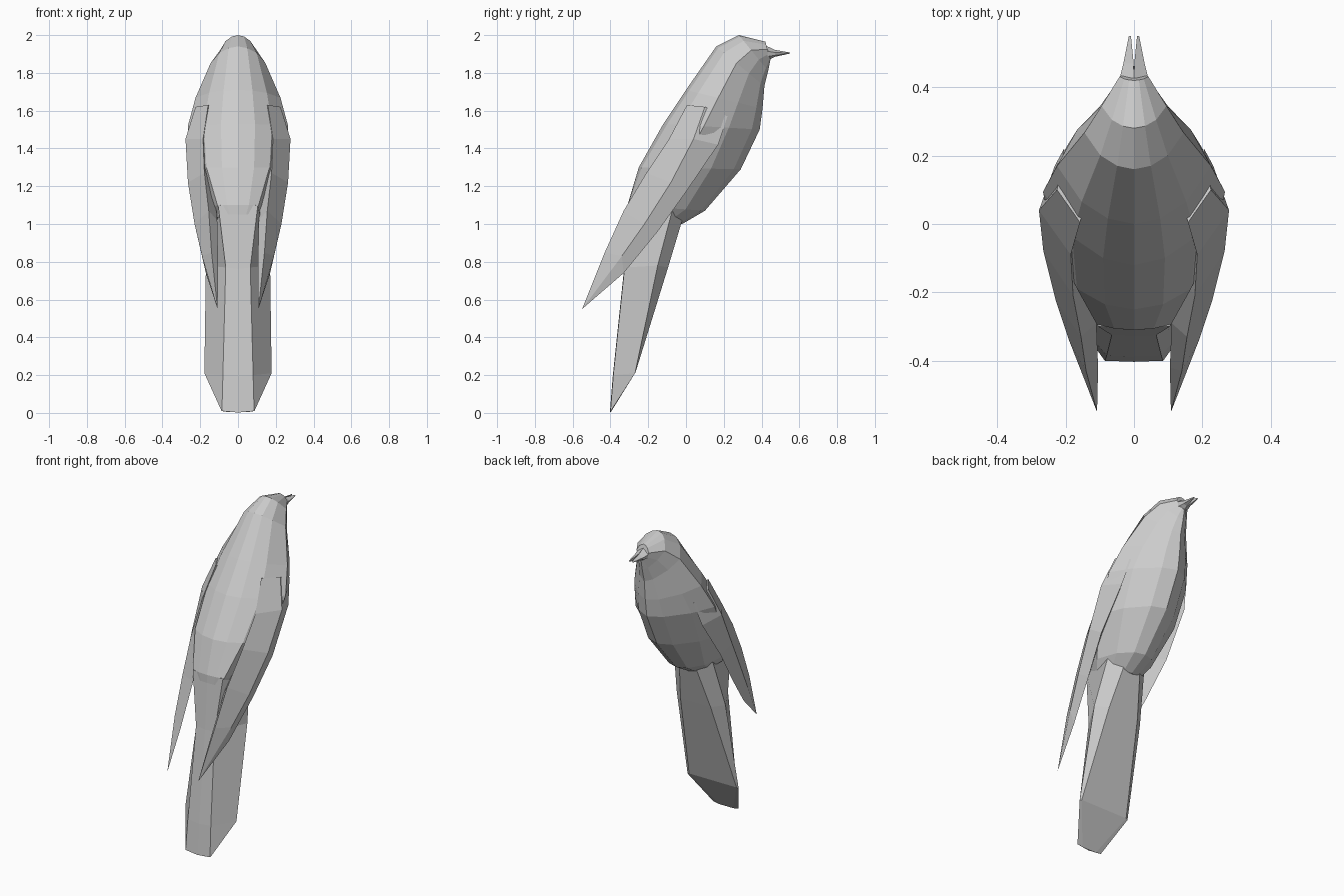
import bpy, bmesh

grey = bpy.data.materials.new("plain grey")
grey.diffuse_color = (0.6, 0.6, 0.6, 1)


def loft(name, rings, mirror=False):
    """Skin closed rings of points, cap both ends, merge collapsed points."""
    bm = bmesh.new()
    rows = [[bm.verts.new(p) for p in r] for r in rings]
    n = len(rows[0])
    for a, b in zip(rows, rows[1:]):
        for i in range(n):
            j = (i + 1) % n
            bm.faces.new((a[i], a[j], b[j], b[i]))
    bm.faces.new(rows[0])
    bm.faces.new(rows[-1])
    bmesh.ops.remove_doubles(bm, verts=bm.verts[:], dist=0.0005)
    bmesh.ops.recalc_face_normals(bm, faces=bm.faces[:])
    me = bpy.data.meshes.new(name)
    bm.to_mesh(me)
    bm.free()
    me.materials.append(grey)
    ob = bpy.data.objects.new(name, me)
    bpy.context.collection.objects.link(ob)
    if mirror:
        m = ob.modifiers.new("mirror", 'MIRROR')
        m.use_mirror_merge = False
    return ob


# Half cross-sections as (depth, width): keeled breast and boxier rump
breast = [(0, 0), (0.04, 0.34), (0.16, 0.68), (0.42, 1), (0.68, 0.74), (0.92, 0.32), (1, 0)]
rump = [(0, 0), (0.01, 0.36), (0.04, 0.68), (0.42, 1), (0.75, 0.80), (0.95, 0.40), (1, 0)]

# Body: (back y, back z, breast y, breast z, half width, rump blend) from face to rump
stations = [
    (0.42, 1.965, 0.447, 1.87, 0.042, 0.0),
    (0.28, 2.00, 0.435, 1.81, 0.095, 0.0),
    (0.16, 1.94, 0.415, 1.73, 0.145, 0.0),
    (0.00, 1.71, 0.405, 1.61, 0.225, 0.0),
    (-0.12, 1.53, 0.39, 1.50, 0.266, 0.0),
    (-0.25, 1.30, 0.29, 1.29, 0.245, 0.4),
    (-0.31, 1.10, 0.10, 1.07, 0.160, 1.0),
    (-0.31, 1.05, -0.02, 1.00, 0.12, 1.0),
]
body = []
for by, bz, fy, fz, w, mix in stations:
    half = []
    for (t0, x0), (t1, x1) in zip(breast, rump):
        t = t0 + (t1 - t0) * mix
        x = w * (x0 + (x1 - x0) * mix)
        half.append((x, by + (fy - by) * t, bz + (fz - bz) * t))
    body.append(half + [(-x, y, z) for x, y, z in half[-2:0:-1]])
loft("body", body)


# Tail: narrow upper strip, wide outer edges, broad underside
def tail_ring(strip, edge, keel):
    (sx, sy, sz), (ex, ey, ez), (kx, ky, kz) = strip, edge, keel
    return [(-sx, sy, sz), (0, sy - 0.003, sz - 0.008), (sx, sy, sz),
            (ex, ey, ez), (kx, ky, kz), (-kx, ky, kz), (-ex, ey, ez)]


loft("tail", [
    tail_ring((0.105, -0.300, 1.10), (0.13, -0.06, 1.12), (0.06, -0.02, 1.02)),
    tail_ring((0.065, -0.325, 0.77), (0.17, -0.15, 0.78), (0.105, -0.095, 0.77)),
    tail_ring((0.080, -0.385, 0.20), (0.178, -0.27, 0.21), (0.165, -0.267, 0.215)),
    tail_ring((0.085, -0.40, 0.01), (0.087, -0.398, 0.01), (0.05, -0.398, 0.004)),
])

# Folded wings: inner edge, outer bulge, lower edge, hidden inner side
tip = (0.108, -0.55, 0.55)
loft("wing", [
    [(0.158, 0.005, 1.63), (0.225, 0.10, 1.62), (0.205, 0.22, 1.57), (0.13, 0.10, 1.60)],
    [(0.185, -0.09, 1.45), (0.278, 0.04, 1.45), (0.232, 0.17, 1.42), (0.15, 0.02, 1.42)],
    [(0.178, -0.21, 1.27), (0.265, -0.08, 1.22), (0.242, 0.00, 1.17), (0.13, -0.14, 1.22)],
    [(0.155, -0.33, 1.07), (0.230, -0.22, 1.00), (0.212, -0.15, 0.96), (0.11, -0.29, 1.02)],
    [(0.140, -0.43, 0.85), (0.190, -0.34, 0.83), (0.170, -0.33, 0.74), (0.105, -0.42, 0.78)],
    [tip] * 4,
], mirror=True)

# Beak: two side halves ending in separate small points
loft("beak", [
    [(0, 0.40, 1.955), (0.048, 0.40, 1.92), (0.038, 0.42, 1.885), (0, 0.44, 1.87)],
    [(0.001, 0.47, 1.922), (0.031, 0.47, 1.908), (0.024, 0.47, 1.893), (0.001, 0.47, 1.885)],
    [(0.009, 0.55, 1.908), (0.015, 0.55, 1.905), (0.014, 0.548, 1.902), (0.010, 0.548, 1.902)],
], mirror=True)
